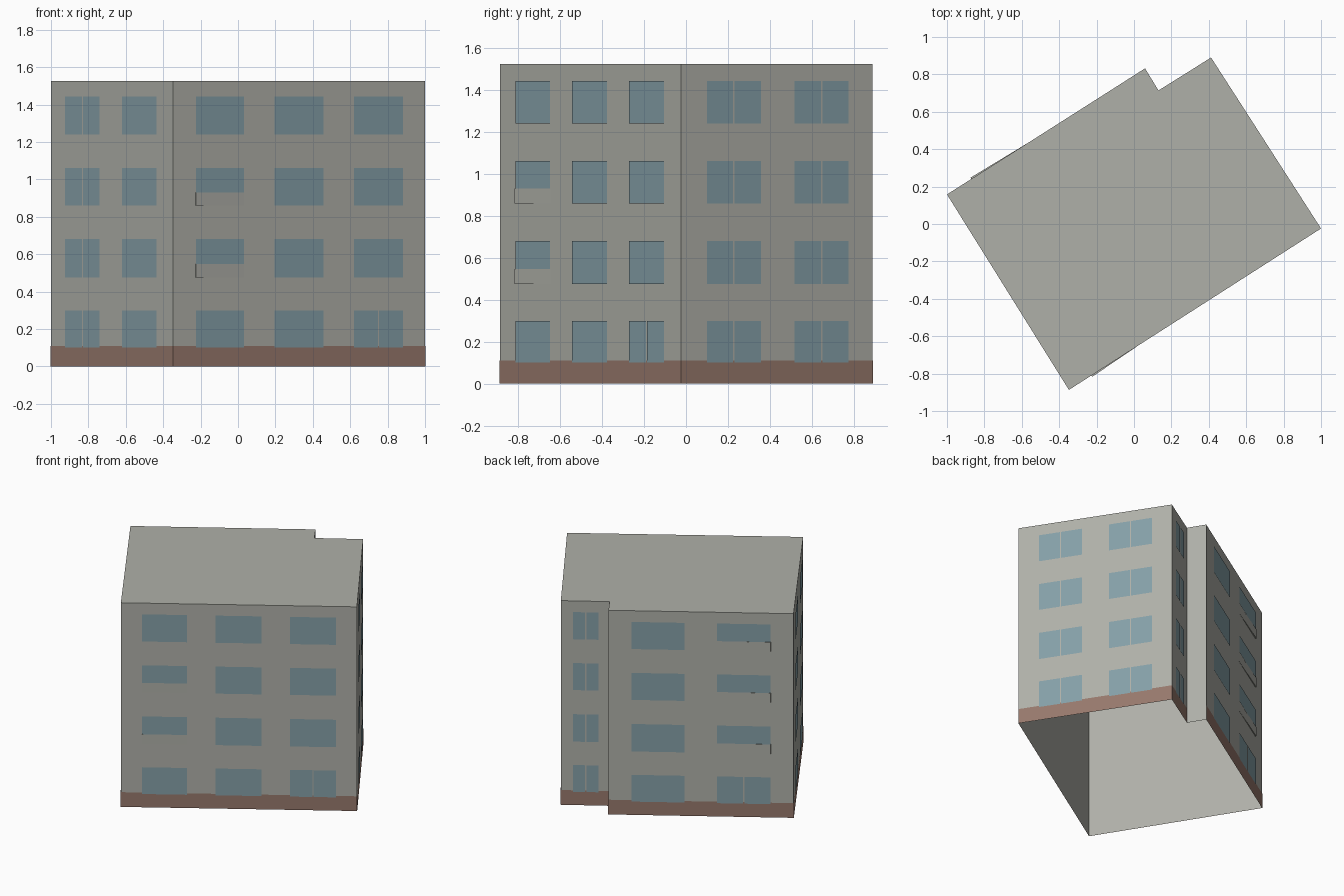
import bpy
from mathutils import Vector

cube = bpy.data.objects.get("Cube")
if cube:
    bpy.data.objects.remove(cube, do_unlink=True)

HEIGHT, BASE_TOP = 1.525, 0.11
SKIN = 0.002      # how far painted plates sit off the wall
WEDGE = 0.008     # parapet depth at its outer end
ROWS = [(0.1, 0.3), (0.475, 0.68), (0.86, 1.062), (1.24, 1.443)]
ALL = {0, 1, 2, 3}


def material(name, colour):
    mat = bpy.data.materials.new(name)
    mat.use_nodes = True
    rgba = (*colour, 1)
    mat.diffuse_color = rgba
    mat.node_tree.nodes["Principled BSDF"].inputs["Base Color"].default_value = rgba
    return mat


def build(name, faces, mat):
    """Make one object from a list of faces given as corner points."""
    verts, polys = [], []
    for face in faces:
        polys.append(range(len(verts), len(verts) + len(face)))
        verts.extend(face)
    mesh = bpy.data.meshes.new(name)
    mesh.from_pydata(verts, [], [list(p) for p in polys])
    mesh.materials.append(mat)
    obj = bpy.data.objects.new(name, mesh)
    bpy.context.collection.objects.link(obj)
    return obj


class Wall:
    """A straight facade between two plan points, outside on the right."""

    def __init__(self, start, end):
        self.start, self.span = Vector((*start, 0)), Vector((*end, 0)) - Vector((*start, 0))
        self.length = self.span.length
        self.normal = Vector((self.span.y, -self.span.x, 0)).normalized()

    def point(self, t, z, out=0):
        return self.start + self.span * t + self.normal * out + Vector((0, 0, z))

    def quad(self, t0, t1, z0, z1, out0=0, out1=0):
        return [self.point(t0, z0, out0), self.point(t1, z0, out1),
                self.point(t1, z1, out1), self.point(t0, z1, out0)]


grey = material("wall grey", (0.43, 0.435, 0.395))
blue = material("window blue", (0.235, 0.35, 0.39))
brown = material("base brown", (0.31, 0.19, 0.15))

# Footprint, counter-clockwise from the left-hand corner
plan = [(-1, 0.158), (-0.348, -0.887), (1, -0.024), (0.412, 0.89), (0.131, 0.714), (0.059, 0.832)]
walls = [Wall(p, plan[(i + 1) % len(plan)]) for i, p in enumerate(plan)]

# Per wall: columns as (from, to, floors with a split pane, floors with a parapet)
columns = [
    [(0.122, 0.405, ALL, ()), (0.588, 0.872, (), ())],
    [(0.089, 0.281, (), {1, 2}), (0.401, 0.595, (), ()), (0.717, 0.911, {0}, ())],
    [(0.133, 0.414, ALL, ()), (0.591, 0.872, ALL, ())],
    [(0.245, 0.776, ALL, ())],
    [],
    [(0.124, 0.411, (), ()), (0.586, 0.877, {0}, {1, 2, 3})],
]

# Open-bottomed shell with a flat roof
shell = [w.quad(0, 1, 0, HEIGHT) for w in walls]
shell.append([w.point(0, HEIGHT) for w in walls])
build("building_shell", shell, grey)

# Brown plinth, on every wall with windows
plinth = []
for wall, cols in zip(walls, columns):
    if cols:
        e = SKIN / wall.length
        plinth.append(wall.quad(-e, 1 + e, 0, BASE_TOP, SKIN, SKIN))
build("base_band", plinth, brown)

# Window panes and wedge-shaped parapets
panes, parapets = [], []
for i, (wall, cols) in enumerate(zip(walls, columns)):
    for t0, t1, split, short in cols:
        for floor, (z0, z1) in enumerate(ROWS):
            bottom = z0
            if floor in short:
                bottom = z0 + (z1 - z0) * 0.35
                # the deep end is the one nearest the outer building corner
                a, b = (WEDGE, 0) if i == 1 else (0, WEDGE)
                deep = t0 if a else t1
                parapets.append(wall.quad(t0, t1, z0, bottom, a, b))
                for z in (z0, bottom):
                    parapets.append([wall.point(t0, z), wall.point(t1, z), wall.point(deep, z, WEDGE)])
                parapets.append([wall.point(deep, z0), wall.point(deep, z0, WEDGE),
                                 wall.point(deep, bottom, WEDGE), wall.point(deep, bottom)])
            out = SKIN * 2
            if floor in split:
                mid, gap = (t0 + t1) / 2, 0.004 / wall.length
                panes.append(wall.quad(t0, mid - gap, bottom, z1, out, out))
                panes.append(wall.quad(mid + gap, t1, bottom, z1, out, out))
            else:
                panes.append(wall.quad(t0, t1, bottom, z1, out, out))
build("window_panes", panes, blue)
build("balcony_parapets", parapets, grey)
